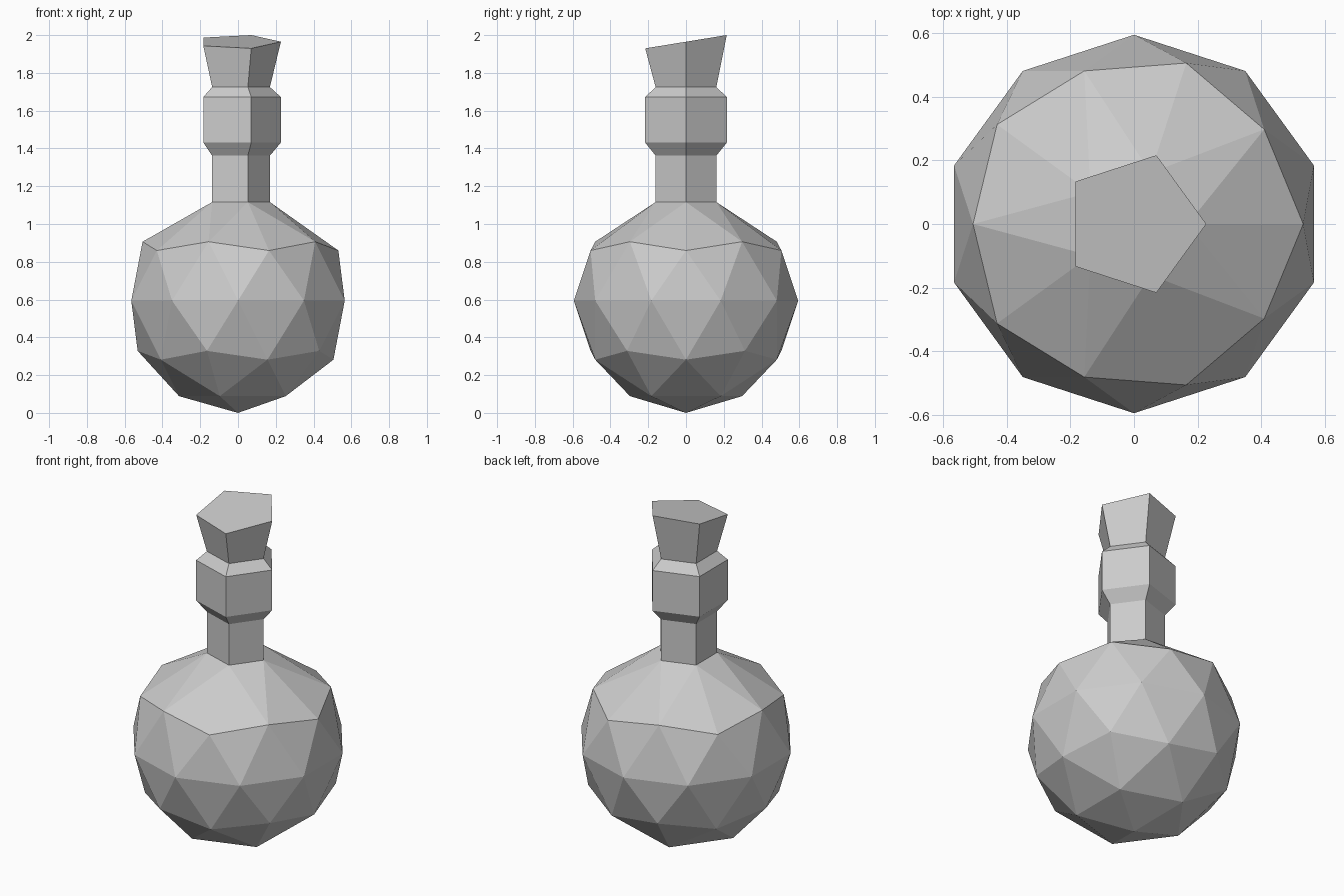
import bpy, bmesh
from math import cos, sin, tau

if "Cube" in bpy.data.objects:
    bpy.data.objects.remove(bpy.data.objects["Cube"], do_unlink=True)

COLOR = (0.6, 0.6, 0.6, 1)
grey = bpy.data.materials.new("plain_grey")
grey.use_nodes = True
grey.diffuse_color = COLOR
grey.node_tree.nodes["Principled BSDF"].inputs["Base Color"].default_value = COLOR

SPHERE_R = 0.594
NECK_R, WIDE_R = 0.169, 0.227
NECK_BASE, COLLAR_LOW, COLLAR_TOP = 1.116, 1.362, 1.725


def finish(name, bm):
    bmesh.ops.recalc_face_normals(bm, faces=bm.faces)
    mesh = bpy.data.meshes.new(name)
    bm.to_mesh(mesh)
    bm.free()
    mesh.materials.append(grey)
    obj = bpy.data.objects.new(name, mesh)
    bpy.context.collection.objects.link(obj)
    return obj


def pentagon_loft(name, rings, cap=False, slope=0):
    """Five-sided tube through (radius, height) rings; slope tilts the last ring."""
    bm = bmesh.new()
    loops = []
    for i, (r, z) in enumerate(rings):
        tilt = slope if i == len(rings) - 1 else 0
        corners = [(r * cos(tau * k / 5), r * sin(tau * k / 5)) for k in range(5)]
        loops.append([bm.verts.new((x, y, z + tilt * y)) for x, y in corners])
    for low, high in zip(loops, loops[1:]):
        for k in range(5):
            n = (k + 1) % 5
            bm.faces.new((low[k], low[n], high[n], high[k]))
    if cap:
        bm.faces.new(loops[-1])
    return finish(name, bm)


# Faceted round body, opened at the top and drawn in to meet the neck
bm = bmesh.new()
bmesh.ops.create_icosphere(bm, subdivisions=2, radius=SPHERE_R)
pole = max(bm.verts, key=lambda v: v.co.z)
rim = [e.other_vert(pole) for e in pole.link_edges]
bmesh.ops.delete(bm, geom=[pole], context='VERTS')
bmesh.ops.translate(bm, verts=bm.verts, vec=(0, 0, SPHERE_R))
for v in rim:
    s = NECK_R / v.co.xy.length
    v.co = (v.co.x * s, v.co.y * s, NECK_BASE)
finish("flask_body", bm)

# Straight neck, bevelled collar, and flared stopper with a slanted top
pentagon_loft("neck", [(NECK_R, NECK_BASE), (NECK_R, COLLAR_LOW)])
pentagon_loft("collar", [(NECK_R, COLLAR_LOW), (WIDE_R, 1.431),
                         (WIDE_R, 1.672), (NECK_R, COLLAR_TOP)])
pentagon_loft("stopper", [(NECK_R, COLLAR_TOP), (WIDE_R, 1.965)], cap=True, slope=0.163)
